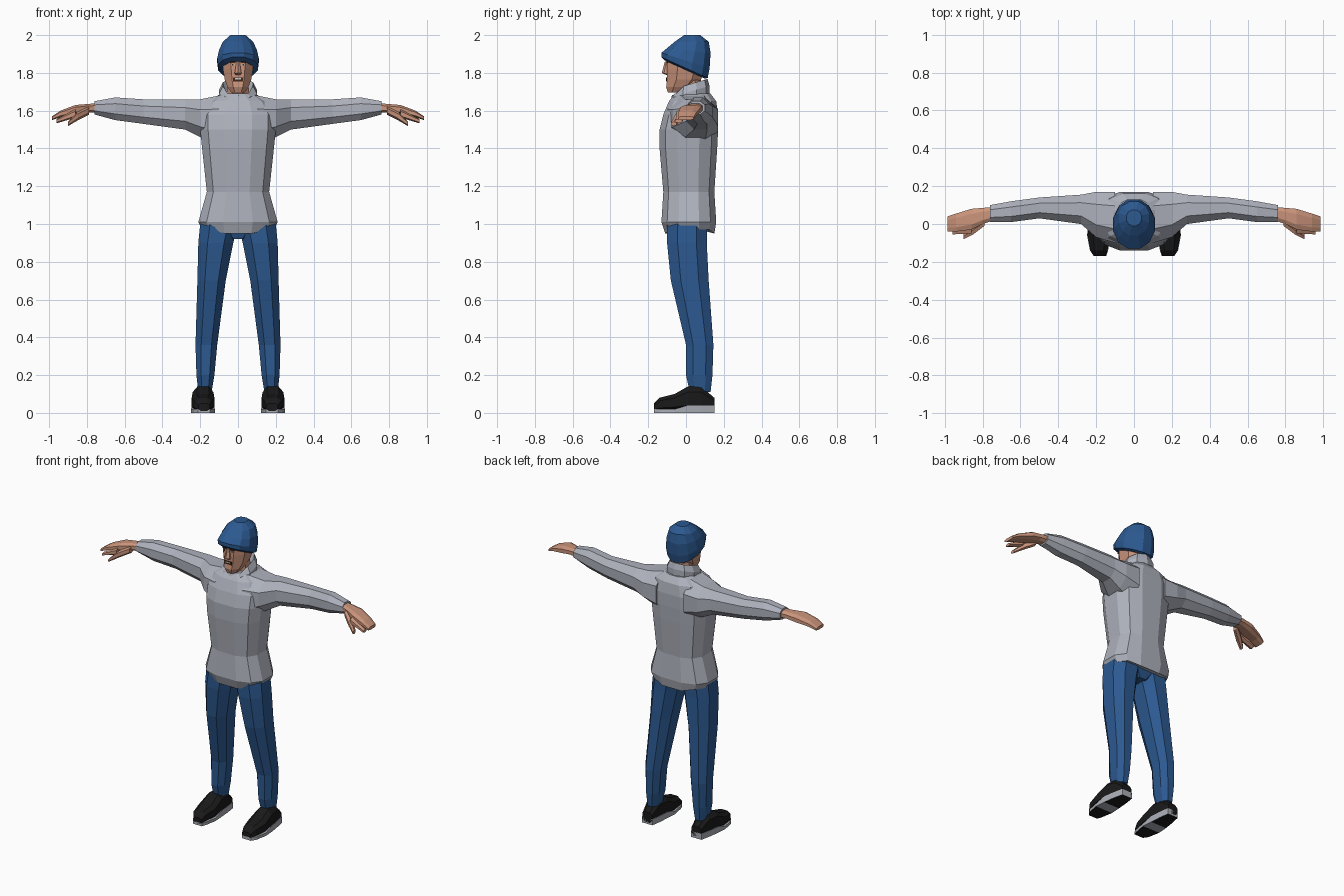
import bpy
import bmesh
from math import cos, sin, pi, copysign

if "Cube" in bpy.data.objects:
    bpy.data.objects.remove(bpy.data.objects["Cube"], do_unlink=True)


def make_material(name, red, green, blue):
    material = bpy.data.materials.new(name)
    material.use_nodes = True
    color = (red, green, blue, 1)
    material.diffuse_color = color
    shader = material.node_tree.nodes["Principled BSDF"]
    shader.inputs["Base Color"].default_value = color
    shader.inputs["Roughness"].default_value = .9
    return material


denim = make_material("blue fabric", .025, .1, .28)
wool = make_material("grey knit", .42, .44, .5)
skin = make_material("skin", .6, .3, .2)
leather = make_material("black leather", .01, .01, .01)
rubber = make_material("pale sole", .4, .42, .46)
dark = make_material("dark mouth", .05, .02, .01)
white = make_material("eye white", .6, .6, .55)

# How (along, across, up) section coordinates map to world axes
AXES = {
    "x": lambda along, u, v: (along, u, v),
    "y": lambda along, u, v: (u, along, v),
    "z": lambda along, u, v: (u, v, along),
}


def centred(sections):
    """Expand (height, half width, front, back) into full section bounds."""
    return [(height, -half, half, front, back) for height, half, front, back in sections]


def signed_power(value, exponent):
    return copysign(abs(value) ** exponent, value)


def section_points(sides, square, u_min, u_max, v_min, v_max):
    """Points of a rounded polygon that touches all four bounds."""
    fit = cos(pi / sides)
    for i in range(sides):
        angle = 2 * pi * (i + .5) / sides
        u = signed_power(cos(angle) / fit, square)
        v = signed_power(sin(angle) / fit, square)
        yield (
            (u_min + u_max + u * (u_max - u_min)) / 2,
            (v_min + v_max + v * (v_max - v_min)) / 2,
        )


def loft(name, material, sections, axis="z", sides=8, square=.9, warp=None, mirror=False):
    """Skin a closed tube through sections given as position and bounds."""
    bm = bmesh.new()
    loops = []
    for along, *bounds in sections:
        points = section_points(sides, square, *bounds)
        loops.append([bm.verts.new(AXES[axis](along, u, v)) for u, v in points])
    if warp:
        for vert in bm.verts:
            warp(vert.co)
    for lower, upper in zip(loops, loops[1:]):
        for i in range(sides):
            j = (i + 1) % sides
            bm.faces.new((lower[i], lower[j], upper[j], upper[i]))
    bm.faces.new(loops[0])
    bm.faces.new(loops[-1])
    bmesh.ops.recalc_face_normals(bm, faces=bm.faces)
    mesh = bpy.data.meshes.new(name)
    bm.to_mesh(mesh)
    bm.free()
    mesh.materials.append(material)
    obj = bpy.data.objects.new(name, mesh)
    bpy.context.collection.objects.link(obj)
    if mirror:
        obj.modifiers.new("both sides", "MIRROR").use_mirror_merge = False
    return obj


# Sweater body, waisted with sloping shoulders and a hem raised at the sides
def lift_hem(co):
    if co.z < 1 and abs(co.x) > .1:
        co.z += .02


loft("sweater_body", wool, centred([
    (.95, .19, -.11, .15),
    (1.01, .21, -.13, .16),
    (1.17, .165, -.12, .15),
    (1.4, .19, -.14, .165),
    (1.5, .2, -.14, .17),
    (1.58, .2, -.12, .17),
    (1.65, .16, -.09, .16),
    (1.69, .09, -.06, .13),
]), sides=12, square=.75, warp=lift_hem)

# Sleeves with a narrow cuff
loft("sleeves", wool, [
    (.1, -.1, .17, 1.42, 1.68),
    (.2, -.07, .17, 1.46, 1.66),
    (.28, 0, .155, 1.5, 1.66),
    (.5, .03, .14, 1.53, 1.66),
    (.65, .01, .12, 1.55, 1.67),
    (.76, .01, .1, 1.58, 1.65),
], axis="x", mirror=True)


# Folded collar, higher at the back and dipping to a point in front
def tilt_collar(co):
    co.z += .3 * (co.y - .02)
    if co.y < -.03 and abs(co.x) < .06:
        co.z -= .03


loft("collar", wool, centred([
    (1.64, .1, -.08, .12),
    (1.7, .1, -.08, .12),
    (1.74, .08, -.07, .11),
    (1.69, .06, -.05, .09),
]), sides=10, warp=tilt_collar)

# Trousers
loft("trouser_legs", denim, [
    (.11, .14, .21, .02, .13),
    (.2, .125, .22, 0, .14),
    (.36, .11, .225, 0, .145),
    (.7, .065, .215, -.08, .12),
    (.9, .025, .21, -.1, .11),
    (1, 0, .2, -.1, .11),
], square=.85, mirror=True)
loft("trouser_seat", denim, centred([(.92, .05, -.06, .08), (1, .18, -.09, .12)]))

# Shoes: one outline gives both the upper and the slightly wider sole
shoe_outline = [
    (-.17, .15, .21, .05),
    (-.14, .14, .23, .08),
    (-.06, .125, .245, .1),
    (.01, .13, .24, .14),
    (.08, .135, .23, .14),
    (.15, .145, .215, .08),
]
sole_margin = .003
sole_height = .02
uppers = []
sole_sections = []
for y, inner, outer, top in shoe_outline:
    heel = sole_height if y > 0 else 0
    uppers.append((y, inner, outer, sole_height / 2, top))
    sole_sections.append((y, inner - sole_margin, outer + sole_margin, 0, sole_height + heel))
loft("shoe_uppers", leather, uppers, axis="y", square=.7, mirror=True)
soles = loft("shoe_soles", rubber, sole_sections, axis="y", sides=4, mirror=True)

# Dark tread under the toe and heel, pale arch between
soles.data.materials.append(leather)
for face in soles.data.polygons:
    if face.normal.z < -.9 and abs(face.center.y) > .03:
        face.material_index = 1

# Hands: palm with fingers, a lower index finger and a thumb
loft("hands", skin, [
    (.74, .02, .09, 1.59, 1.64),
    (.8, 0, .085, 1.59, 1.635),
    (.86, -.03, .08, 1.58, 1.63),
    (.94, -.04, .055, 1.565, 1.6),
    (.985, -.04, .04, 1.55, 1.57),
], axis="x", square=.75, mirror=True)
loft("index_fingers", skin, [
    (.86, -.05, -.01, 1.565, 1.605),
    (.96, -.055, -.02, 1.535, 1.555),
], axis="x", sides=6, mirror=True)
loft("thumbs", skin, [
    (.79, -.01, .03, 1.58, 1.62),
    (.85, -.055, -.01, 1.55, 1.59),
    (.9, -.08, -.05, 1.52, 1.54),
], axis="x", sides=6, mirror=True)

# Neck and head
loft("neck", skin, centred([(1.62, .06, -.03, .08), (1.78, .055, -.04, .08)]))
loft("head", skin, centred([
    (1.695, .035, -.095, -.02),
    (1.725, .055, -.105, .04),
    (1.765, .07, -.1, .08),
    (1.82, .08, -.1, .1),
    (1.89, .08, -.1, .1),
]))
loft("nose", skin, centred([
    (1.79, .014, -.105, -.08),
    (1.8, .018, -.125, -.08),
    (1.86, .008, -.11, -.08),
]), sides=6)


# Thin face plates
def face_plate(name, material, left, right, bottom, height, front, mirror=False):
    thickness = .008
    levels = (bottom, bottom + height)
    sections = [(level, left, right, front, front + thickness) for level in levels]
    loft(name, material, sections, sides=4, mirror=mirror)


face_plate("mouth", dark, -.026, .026, 1.755, .02, -.105)
face_plate("teeth", white, -.016, .016, 1.766, .006, -.107)
face_plate("eyes", white, .018, .038, 1.838, .009, -.102, mirror=True)
face_plate("pupils", dark, .025, .032, 1.838, .009, -.104, mirror=True)
face_plate("eyebrows", dark, .014, .042, 1.852, .008, -.104, mirror=True)


# Knit cap, its brim raised over the face
def tilt_cap(co):
    fade = max(0, min(1, (1.95 - co.z) / .12))
    co.z -= .45 * co.y * fade


loft("knit_cap", denim, centred([
    (1.815, .085, -.11, .1),
    (1.825, .105, -.13, .115),
    (1.865, .11, -.13, .125),
    (1.92, .1, -.1, .13),
    (1.965, .08, -.06, .12),
    (2, .04, -.01, .075),
]), sides=12, square=.95, warp=tilt_cap)
